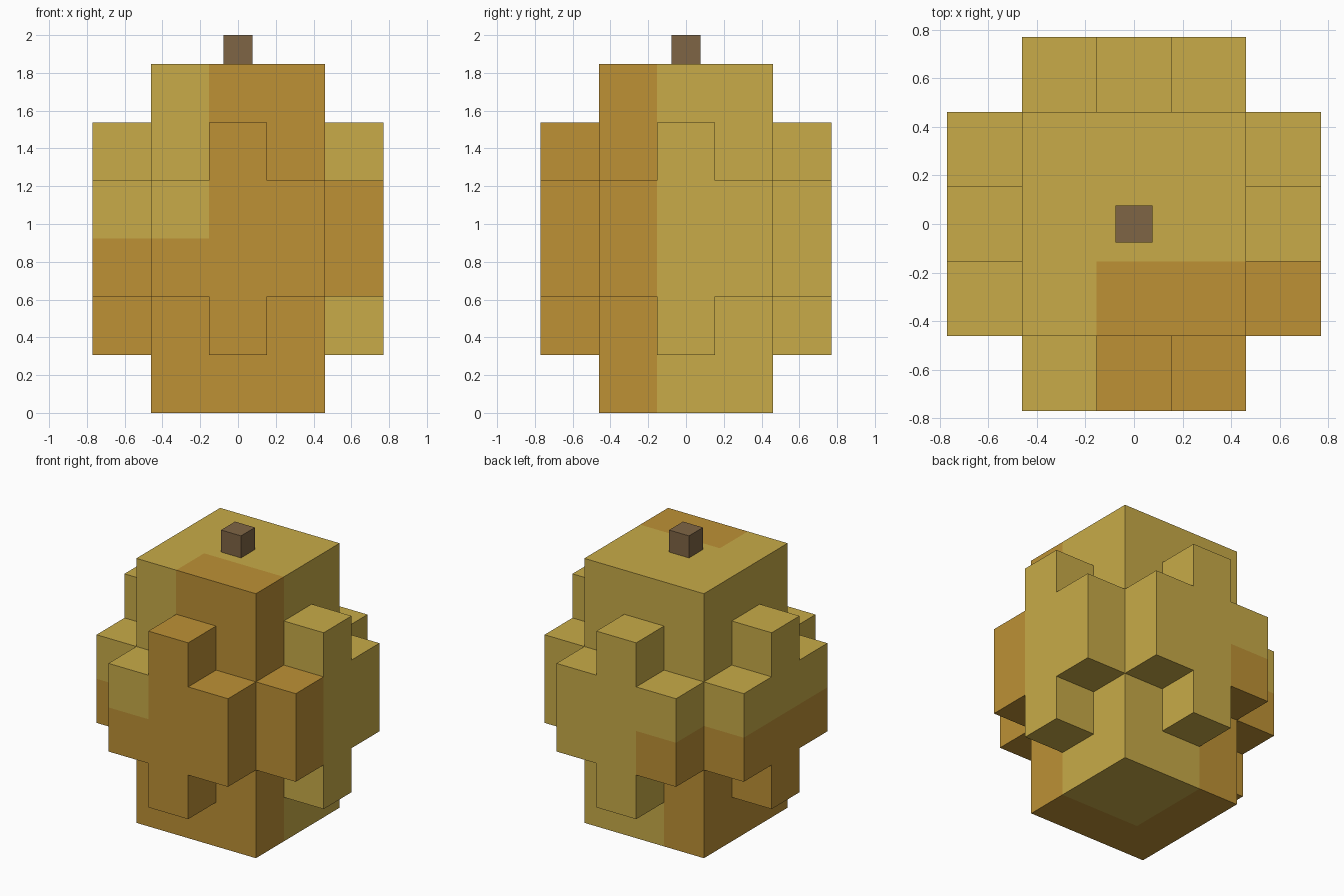
import bpy, bmesh
from mathutils import Vector, Matrix

if "Cube" in bpy.data.objects:
    bpy.data.objects.remove(bpy.data.objects["Cube"])

U = 2 / 13      # height of the stem
C = 2 * U       # size of one block


def material(name, rgb):
    m = bpy.data.materials.new(name)
    m.diffuse_color = (*rgb, 1)
    m.use_nodes = True
    m.node_tree.nodes["Principled BSDF"].inputs["Base Color"].default_value = m.diffuse_color
    return m


ripe_yellow = material("ripe_yellow", (0.578, 0.407, 0.065))
bruised_orange = material("bruised_orange", (0.509, 0.283, 0.036))
stem_brown = material("stem_brown", (0.212, 0.130, 0.060))

# Block layout: x and y run -2..2 around the centre, z runs 0..5
core = {(x, y, z) for x in (-1, 0, 1) for y in (-1, 0, 1) for z in range(6)}
cross = {(a, z) for a in (-1, 0, 1) for z in (2, 3)} | {(0, z) for z in range(1, 5)}
parts = {
    "fruit_core": core,
    "front_bulge": {(a, -2, z) for a, z in cross},
    "back_bulge": {(a, 2, z) for a, z in cross},
    "left_bulge": {(-2, a, z) for a, z in cross},
    "right_bulge": {(2, a, z) for a, z in cross},
}
filled = set().union(*parts.values())


def is_orange(x, y, z):
    """Front right strip at full height, and the lower half of the left side."""
    return (x >= 0 and y < 0) or (x < 0 and z < 3)


def block_part(name, cells):
    """Outer skin of a group of blocks, open where it meets other blocks."""
    bm = bmesh.new()
    for cell in sorted(cells):
        centre = Vector((cell[0], cell[1], cell[2] + 0.5)) * C
        for axis in range(3):
            for sign in (-1, 1):
                n = Vector((0, 0, 0))
                n[axis] = sign
                if tuple(c + int(d) for c, d in zip(cell, n)) in filled:
                    continue
                u = Vector((0, 0, 0))
                u[(axis + 1) % 3] = 1
                v = n.cross(u)
                corners = [centre + (n + u * i + v * j) * U
                           for i, j in ((-1, -1), (1, -1), (1, 1), (-1, 1))]
                face = bm.faces.new([bm.verts.new(p) for p in corners])
                face.material_index = int(is_orange(*cell))
    bmesh.ops.remove_doubles(bm, verts=bm.verts, dist=0.001)
    return finish(name, bm, (ripe_yellow, bruised_orange))


def finish(name, bm, mats):
    me = bpy.data.meshes.new(name)
    bm.to_mesh(me)
    bm.free()
    for m in mats:
        me.materials.append(m)
    ob = bpy.data.objects.new(name, me)
    bpy.context.collection.objects.link(ob)
    return ob


# Fruit body
for part_name, part_cells in parts.items():
    block_part(part_name, part_cells)

# Stem
bm = bmesh.new()
bmesh.ops.create_cube(bm, size=U, matrix=Matrix.Translation((0, 0, 12.5 * U)))
finish("stem", bm, (stem_brown,))
